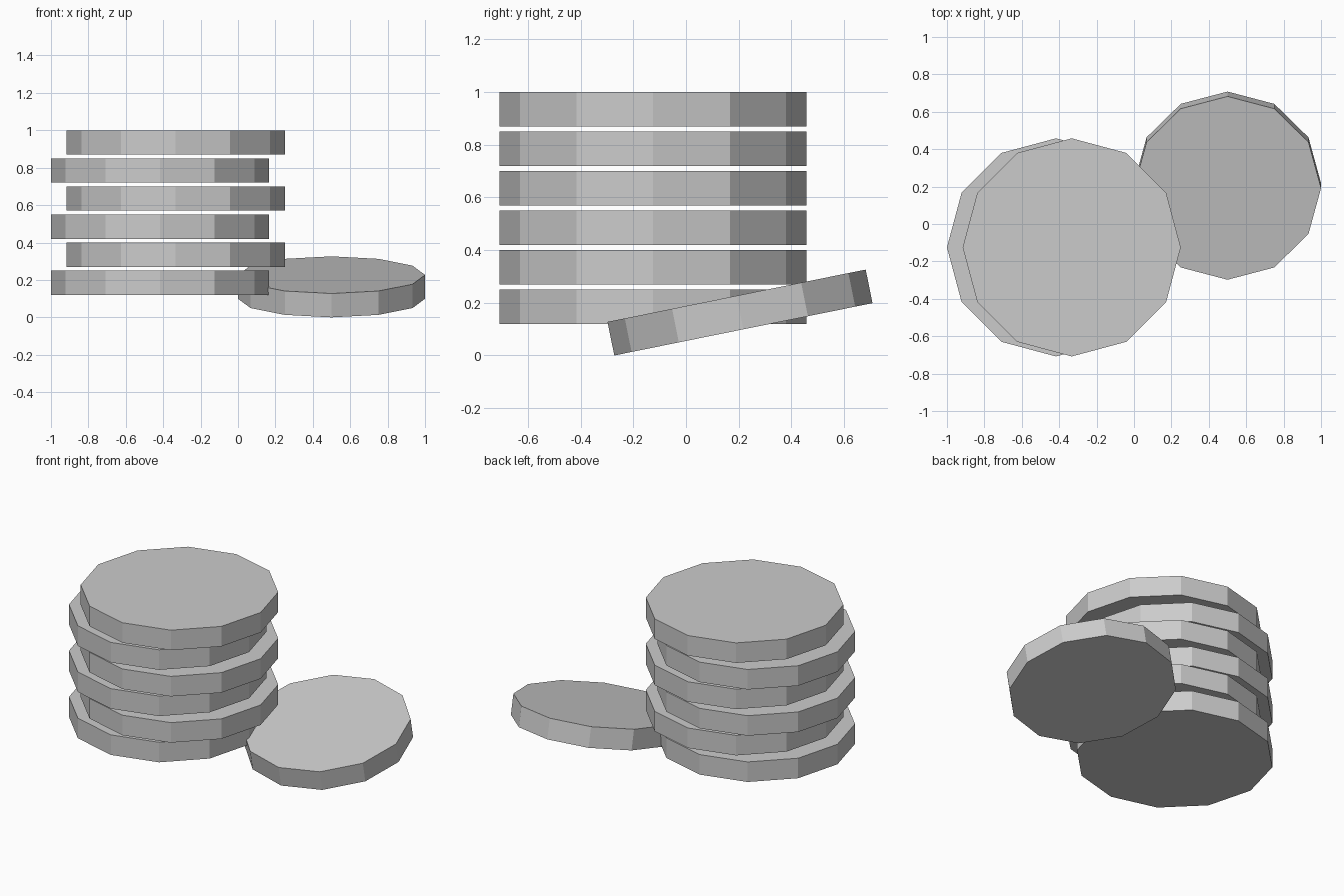
import bpy

if "Cube" in bpy.data.objects:
    bpy.data.objects.remove(bpy.data.objects["Cube"])

SIDES = 12
THICK = 0.13

metal = bpy.data.materials.new("light grey metal")
metal.diffuse_color = (0.6, 0.6, 0.6, 1)
metal.use_nodes = True
metal.node_tree.nodes["Principled BSDF"].inputs["Base Color"].default_value = metal.diffuse_color


def coin(name, radius, location, tilt=0.0):
    """Flat-shaded twelve-sided disc with a corner on the +x axis."""
    bpy.ops.mesh.primitive_cylinder_add(
        vertices=SIDES, radius=radius, depth=THICK,
        location=location, rotation=(tilt, 0, 0))
    obj = bpy.context.object
    obj.name = name
    obj.data.materials.append(metal)
    return obj


# Stack of six coins, alternately shifted left and right
for i in range(6):
    x = -0.417 if i % 2 == 0 else -0.333
    coin(f"stacked_coin_{i + 1}", 0.583, (x, -0.125, 0.185 + 0.15 * i))

# Smaller loose coin, leaning up towards the back
coin("leaning_coin", 0.5, (0.5, 0.205, 0.163), tilt=0.2)
